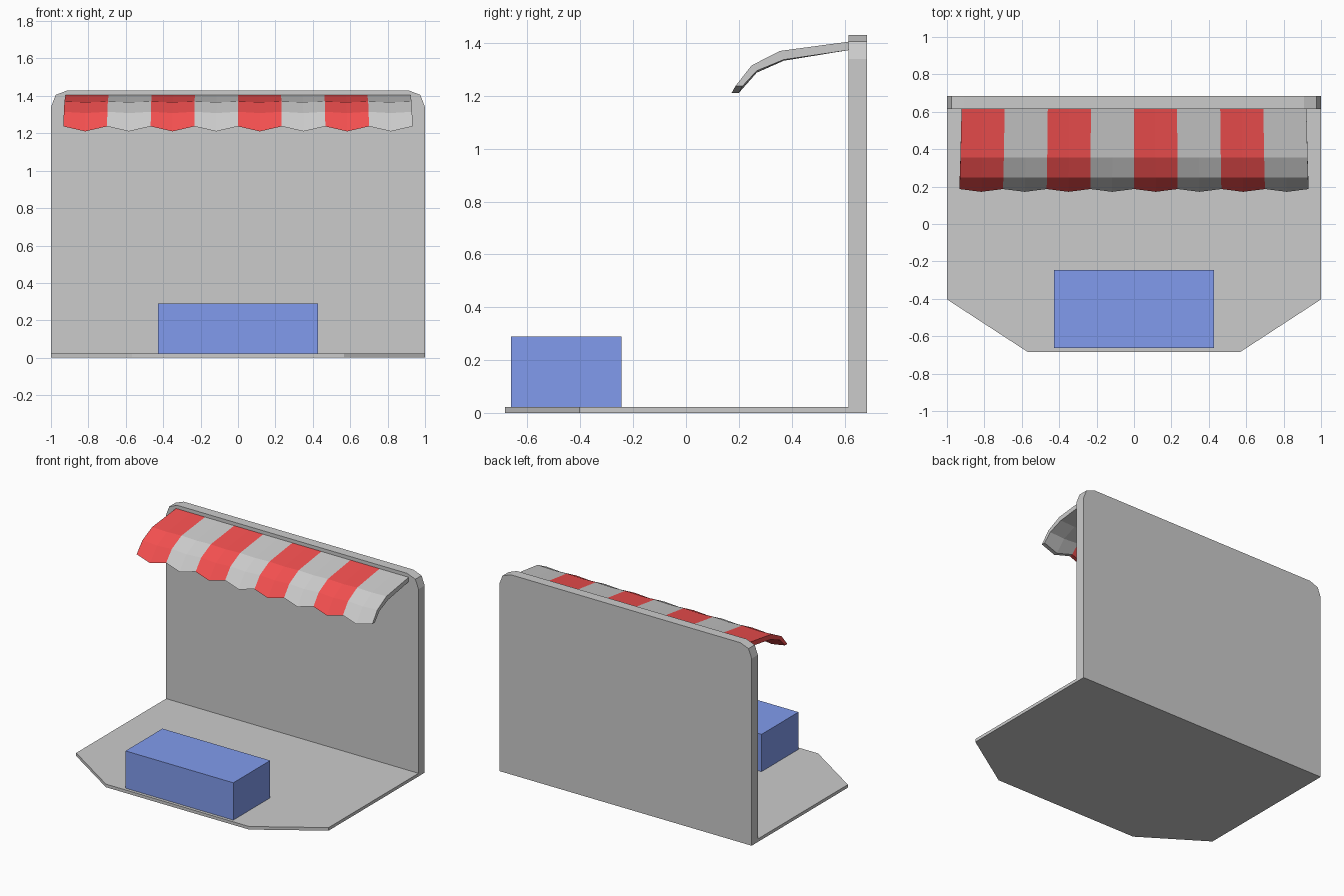
import bpy
from mathutils import Vector

if "Cube" in bpy.data.objects:
    bpy.data.objects.remove(bpy.data.objects["Cube"])


def material(name, color):
    m = bpy.data.materials.new(name)
    m.diffuse_color = (*color, 1)
    m.use_nodes = True
    m.node_tree.nodes["Principled BSDF"].inputs["Base Color"].default_value = m.diffuse_color
    return m


def add_object(name, verts, faces, mats=()):
    me = bpy.data.meshes.new(name)
    me.from_pydata(verts, [], faces)
    for m in mats:
        me.materials.append(m)
    ob = bpy.data.objects.new(name, me)
    bpy.context.collection.objects.link(ob)
    return ob


def prism(name, base, offset, mats=()):
    """Extrude a planar outline (normal facing away from offset) into a solid."""
    n = len(base)
    a = [Vector(p) for p in base]
    verts = a + [p + Vector(offset) for p in a]
    faces = [tuple(reversed(range(n))), tuple(range(n, 2 * n))]
    faces += [(i, (i + 1) % n, (i + 1) % n + n, i + n) for i in range(n)]
    return add_object(name, verts, faces, mats)


def mirrored(half):
    return half + [(-u, v) for u, v in reversed(half)]


red = material("red", (0.9, 0.08, 0.08))
white = material("white", (0.85, 0.85, 0.85))
blue = material("blue", (0.22, 0.33, 0.85))

# Floor with cut front corners
floor = mirrored([(0.567, -0.685), (1, -0.403), (1, 0.615)])
prism("floor", [(x, y, 0) for x, y in floor], (0, 0, 0.022))

# Back wall with rounded top corners
wall = mirrored([(1, 0), (1, 1.34), (0.975, 1.405), (0.91, 1.43)])
prism("back_wall", [(x, 0.685, z) for x, z in wall], (0, -0.07, 0))

# Counter
counter = [(-0.427, -0.663), (0.427, -0.663), (0.427, -0.245), (-0.427, -0.245)]
prism("counter", [(x, y, 0.022) for x, y in counter], (0, 0, 0.267), [blue])

# Striped awning: 8 stripes, two columns each, sagging at stripe centres
# rows: outer y, outer z, inner y, inner z, half width, sag y, sag z
rows = [(0.615, 1.405, 0.615, 1.373, 0.922, 0, 0),
        (0.355, 1.370, 0.370, 1.337, 0.928, 0, -0.004),
        (0.248, 1.315, 0.268, 1.295, 0.931, 0, -0.007),
        (0.187, 1.237, 0.214, 1.237, 0.934, -0.015, -0.027)]
cols, R = 17, len(rows)
verts = []
for c in range(cols):
    s = c % 2
    ring = []
    for oy, oz, iy, iz, w, sy, sz in rows:
        x = w * (c / 8 - 1)
        ring.append(((x, oy + s * sy, oz + s * sz), (x, iy + s * sy, iz + s * sz)))
    verts += [o for o, _ in ring] + [i for _, i in reversed(ring)]
N = 2 * R
faces, slots = [], []
for c in range(cols - 1):
    for k in range(N):
        j = (k + 1) % N
        faces.append((c * N + k, c * N + j, (c + 1) * N + j, (c + 1) * N + k))
        slots.append((c // 2) % 2)
last = (cols - 1) * N
for r in range(R - 1):
    q = (r, N - 1 - r, N - 2 - r, r + 1)
    faces += [q, tuple(last + v for v in reversed(q))]
    slots += [0, 1]
awning = add_object("awning", verts, faces, [red, white])
for poly, slot in zip(awning.data.polygons, slots):
    poly.material_index = slot

# Make every normal point outward
import bmesh
for ob in bpy.context.collection.objects:
    bm = bmesh.new()
    bm.from_mesh(ob.data)
    bmesh.ops.recalc_face_normals(bm, faces=bm.faces)
    bm.to_mesh(ob.data)
    bm.free()
